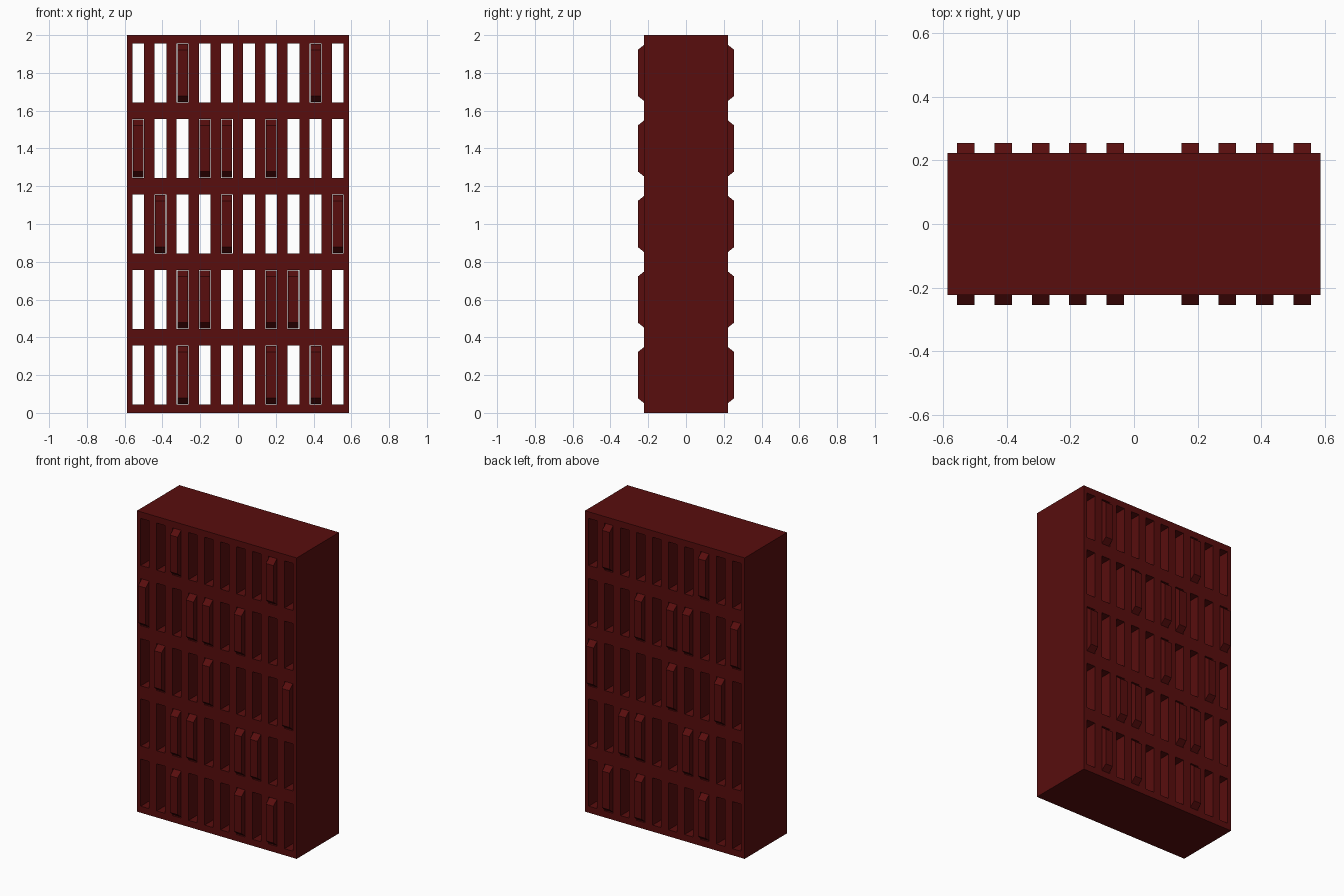
import bpy
import bmesh

cube = bpy.data.objects.get("Cube")
if cube:
    bpy.data.objects.remove(cube, do_unlink=True)

COLS, ROWS = 10, 5
WIDTH, DEPTH, HEIGHT = 1.174, 0.445, 2.0
PITCH_X, PITCH_Z = WIDTH / COLS, HEIGHT / ROWS
SLOT_W, SLOT_H = 0.0625, 0.313

red = bpy.data.materials.new("dark red")
red.diffuse_color = (0.098, 0.004, 0.004, 1)
red.use_nodes = True
red.node_tree.nodes["Principled BSDF"].inputs["Base Color"].default_value = red.diffuse_color


def add_object(name, bm):
    bmesh.ops.recalc_face_normals(bm, faces=bm.faces)
    mesh = bpy.data.meshes.new(name)
    bm.to_mesh(mesh)
    bm.free()
    mesh.materials.append(red)
    obj = bpy.data.objects.new(name, mesh)
    bpy.context.collection.objects.link(obj)
    return obj


def cuts(start, pitch, count, opening):
    """Grid lines: outer edges plus both sides of every opening."""
    lines = [start]
    for i in range(count):
        mid = start + pitch * (i + 0.5)
        lines += [mid - opening / 2, mid + opening / 2]
    return lines + [start + pitch * count]


# Rack: a flat lattice with slots left open, thickened to full depth
xs = cuts(-WIDTH / 2, PITCH_X, COLS, SLOT_W)
zs = cuts(0, PITCH_Z, ROWS, SLOT_H)
bm = bmesh.new()
grid = [[bm.verts.new((x, 0, z)) for x in xs] for z in zs]
for r in range(len(zs) - 1):
    for c in range(len(xs) - 1):
        if r % 2 and c % 2:
            continue
        bm.faces.new((grid[r][c], grid[r][c + 1], grid[r + 1][c + 1], grid[r + 1][c]))
rack = add_object("rack", bm)
thick = rack.modifiers.new("depth", "SOLIDIFY")
thick.thickness = DEPTH
thick.offset = 0


# Blocks: bars pushed through some slots, bevelled above and below at both ends
def add_block(name, x, z):
    half_w, tip_y, shoulder_y = 0.0275, 0.255, 0.215
    tip_h, full_h = 0.122, 0.154
    corner = [(tip_y, tip_h), (shoulder_y, full_h)]
    upper = corner + [(-y, h) for y, h in reversed(corner)]
    profile = upper + [(-y, -h) for y, h in upper]
    bm = bmesh.new()
    side = bm.faces.new([bm.verts.new((x - half_w, y, z + h)) for y, h in profile])
    other = bm.faces.new([bm.verts.new((x + half_w, y, z + h)) for y, h in profile])
    bmesh.ops.bridge_loops(bm, edges=list(side.edges) + list(other.edges))
    add_object(name, bm)


# Filled columns per row, top row first
filled = [(2, 8), (0, 3, 4, 6), (1, 4, 9), (2, 3, 6, 7), (2, 6, 8)]
for r, columns in enumerate(filled):
    for c in columns:
        add_block(f"block_row{r + 1}_column{c + 1}",
                  -WIDTH / 2 + PITCH_X * (c + 0.5),
                  HEIGHT - PITCH_Z * (r + 0.5))
